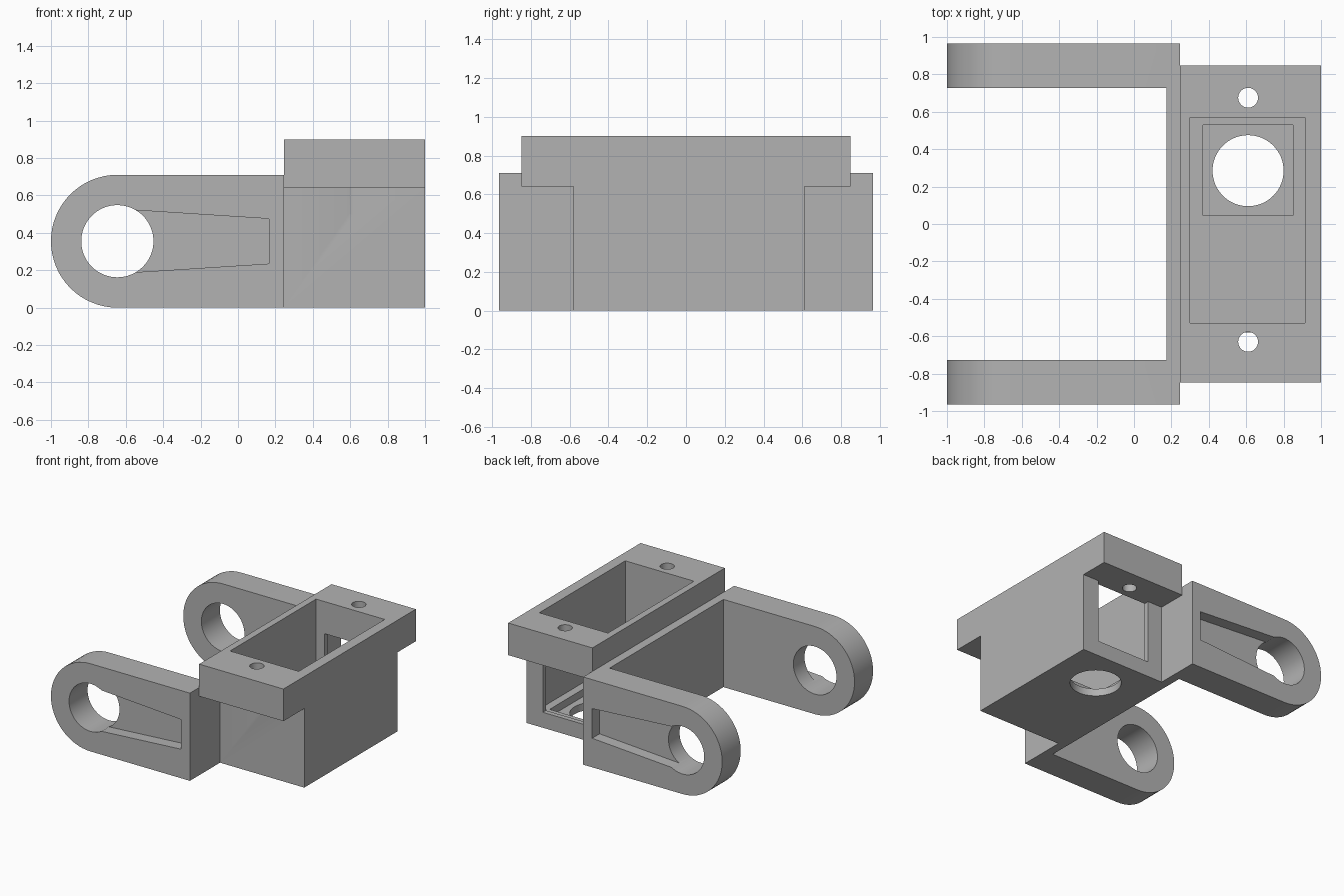
import bpy
import bmesh
from math import cos, sin, pi, radians
from mathutils import Vector

if "Cube" in bpy.data.objects:
    bpy.data.objects.remove(bpy.data.objects["Cube"])

grey = bpy.data.materials.new("plain grey")
grey.use_nodes = True
colour = (0.45, 0.45, 0.45, 1)
grey.diffuse_color = colour
grey.node_tree.nodes["Principled BSDF"].inputs["Base Color"].default_value = colour


def prism(name, outline, axis, low, high):
    """Extrude a 2D outline along an axis; the outline holds the other two coordinates in order."""
    bm = bmesh.new()
    verts = []
    for point in outline:
        co = list(point)
        co.insert(axis, low)
        verts.append(bm.verts.new(co))
    face = bm.faces.new(verts)
    grown = bmesh.ops.extrude_face_region(bm, geom=[face])
    shift = Vector((0, 0, 0))
    shift[axis] = high - low
    bmesh.ops.translate(bm, vec=shift,
                        verts=[g for g in grown["geom"] if isinstance(g, bmesh.types.BMVert)])
    bmesh.ops.recalc_face_normals(bm, faces=bm.faces)
    mesh = bpy.data.meshes.new(name)
    bm.to_mesh(mesh)
    bm.free()
    mesh.materials.append(grey)
    obj = bpy.data.objects.new(name, mesh)
    bpy.context.collection.objects.link(obj)
    return obj


def block(name, x, y, z):
    outline = [(x[0], y[0]), (x[1], y[0]), (x[1], y[1]), (x[0], y[1])]
    return prism(name, outline, 2, *z)


def arc(centre, radius, start=0, sweep=2 * pi, steps=64, closed=True):
    count = steps if closed else steps + 1
    return [(centre[0] + radius * cos(start + sweep * i / steps),
             centre[1] + radius * sin(start + sweep * i / steps)) for i in range(count)]


def cut(target, cutters):
    """Subtract each cutter, then remove it."""
    for cutter in cutters:
        cutter.hide_render = True
        mod = target.modifiers.new("cut", "BOOLEAN")
        mod.operation = "DIFFERENCE"
        mod.solver = "EXACT"
        mod.object = cutter
        bpy.context.view_layer.objects.active = target
        bpy.ops.object.modifier_apply(modifier=mod.name)
        bpy.data.objects.remove(cutter)


def smooth(obj):
    bpy.ops.object.select_all(action="DESELECT")
    obj.select_set(True)
    bpy.context.view_layer.objects.active = obj
    bpy.ops.object.shade_smooth_by_angle(angle=radians(30))


# Yoke: two round-ended arms joined by a cross wall
HALF, INNER, JOIN = 0.965, 0.728, 0.245
pivot, radius = (-0.645, 0.355), 0.355
side = arc(pivot, radius, pi / 2, pi, 32, False) + [(JOIN, 0), (JOIN, 2 * radius)]
yoke = prism("yoke", side, 1, -HALF, HALF)
cutters = [
    block("arm_gap", (-1.2, 0.175), (-INNER, INNER), (-0.2, 1)),
    prism("pivot_hole", arc(pivot, 0.193), 1, -1.2, 1.2),
]
# Tapered recess on the outer face of each arm
taper = [(-0.645, 0.183), (0.165, 0.235), (0.165, 0.475), (-0.645, 0.527)]
for s in (-1, 1):
    cutters.append(prism("arm_recess", taper, 1, s * (HALF - 0.095), s * 1.2))
cut(yoke, cutters)
smooth(yoke)

# Holder: open box with overhanging flanges
front, back, flange, ledge, top = -0.58, 0.61, 0.847, 0.64, 0.9
section = [(front, 0), (back, 0), (back, ledge), (flange, ledge), (flange, top),
           (-flange, top), (-flange, ledge), (front, ledge)]
holder = prism("holder_box", section, 0, JOIN, 1)
cut(holder, [
    block("cavity", (0.3, 0.915), (-0.53, 0.57), (0.12, 1.2)),
    block("floor_recess", (0.37, 0.85), (0.045, 0.53), (0.06, 0.3)),
    block("back_window", (0.375, 0.855), (0.5, 0.75), (0.125, ledge)),
    prism("shaft_hole", arc((0.61, 0.285), 0.19), 2, -0.2, 0.4),
    prism("back_screw_hole", arc((0.61, 0.675), 0.053, steps=32), 2, 0.5, 1.2),
    prism("front_screw_hole", arc((0.61, -0.63), 0.053, steps=32), 2, 0.5, 1.2),
])
smooth(holder)
